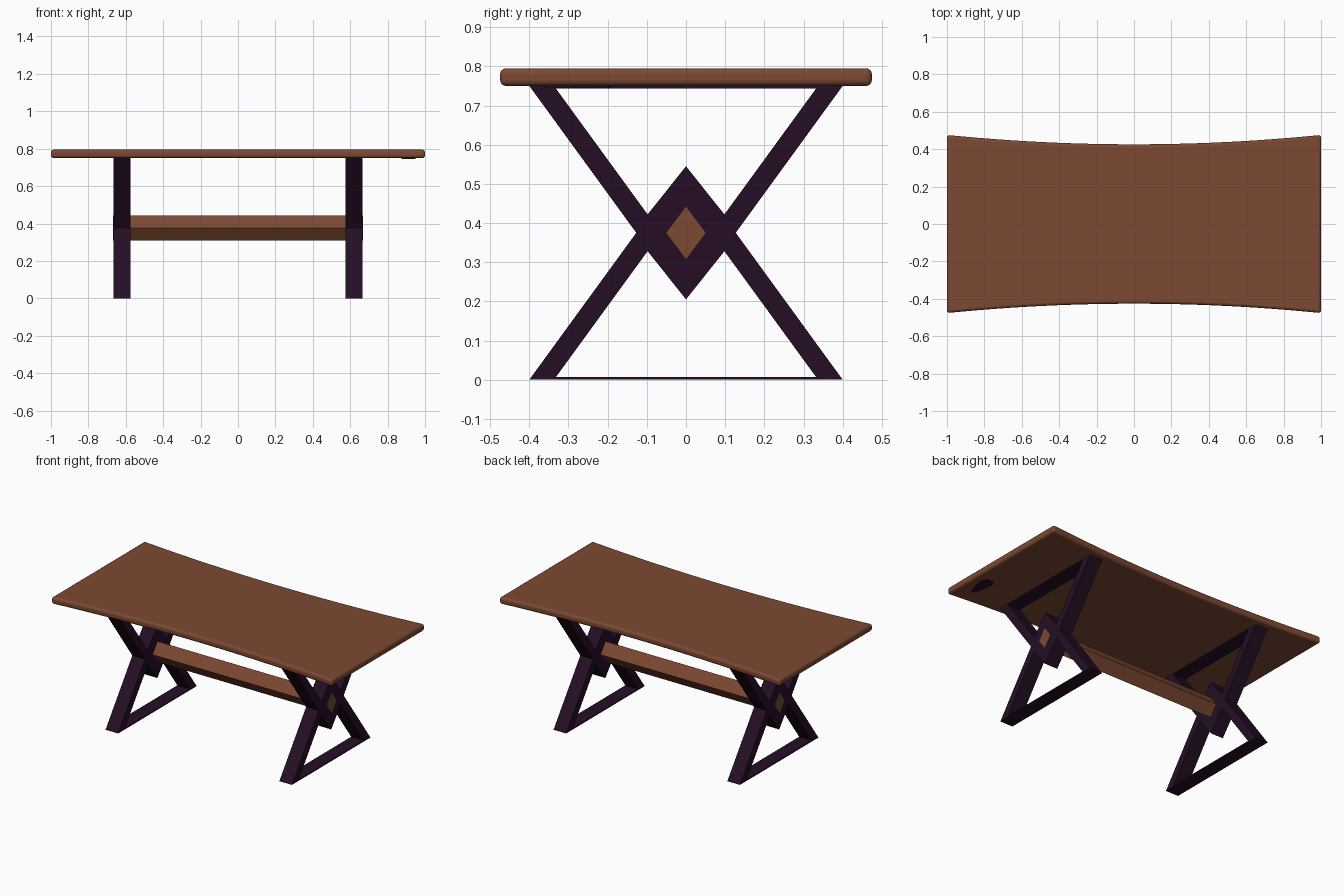
import bpy, bmesh, math
from mathutils import Vector

if "Cube" in bpy.data.objects:
    bpy.data.objects.remove(bpy.data.objects["Cube"])


def material(name, rgb):
    m = bpy.data.materials.new(name)
    m.diffuse_color = (*rgb, 1)
    m.use_nodes = True
    m.node_tree.nodes["Principled BSDF"].inputs["Base Color"].default_value = m.diffuse_color
    return m


wood = material("brown_wood", (0.20, 0.066, 0.032))
dark = material("dark_plum", (0.018, 0.0045, 0.018))


def prism(name, points, depth, mat):
    """Extrude a closed 3D outline along the depth vector."""
    bm = bmesh.new()
    face = bm.faces.new([bm.verts.new(p) for p in points])
    res = bmesh.ops.extrude_face_region(bm, geom=[face], use_keep_orig=True)
    moved = [v for v in res["geom"] if isinstance(v, bmesh.types.BMVert)]
    bmesh.ops.translate(bm, vec=Vector(depth), verts=moved)
    bmesh.ops.recalc_face_normals(bm, faces=bm.faces)
    me = bpy.data.meshes.new(name)
    bm.to_mesh(me)
    bm.free()
    ob = bpy.data.objects.new(name, me)
    bpy.context.collection.objects.link(ob)
    me.materials.append(mat)
    return ob


# Table top: long sides curve inward, rounded rim
n = 24
xs = [-1 + 2 * i / n for i in range(n + 1)]
half = lambda x: 0.426 + 0.05 * x * x
outline = [(x, -half(x), 0.75) for x in xs] + [(x, half(x), 0.75) for x in reversed(xs)]
top = prism("table_top", outline, (0, 0, 0.045), wood)
bev = top.modifiers.new("rounded_rim", "BEVEL")
bev.width = 0.015
bev.segments = 4
bev.limit_method = "ANGLE"
bev.angle_limit = math.radians(40)
bpy.context.view_layer.objects.active = top
top.select_set(True)
bpy.ops.object.shade_smooth_by_angle(angle=math.radians(35))
top.select_set(False)

# Crossed leg frames with a central diamond, plus flat rails
mid = 0.375
upper = [(-0.4, 0.75), (-0.337, 0.75), (-0.098, 0.422), (0, 0.545),
         (0.098, 0.422), (0.337, 0.75), (0.4, 0.75), (0.127, mid)]
lower = [(-y, 2 * mid - z) for y, z in upper]
for side, x0 in (("left", -0.665), ("right", 0.575)):
    prism(side + "_cross_legs", [(x0, y, z) for y, z in upper + lower], (0.09, 0, 0), dark)
    for label, z0 in (("foot", 0.0), ("top", 0.743)):
        rail = [(x0, -0.37, z0), (x0, 0.37, z0), (x0, 0.37, z0 + 0.007), (x0, -0.37, z0 + 0.007)]
        prism(side + "_" + label + "_rail", rail, (0.09, 0, 0), dark)

# Diamond-section stretcher between the frames
diamond = [(-0.668, 0, 0.308), (-0.668, 0.05, mid), (-0.668, 0, 0.442), (-0.668, -0.05, mid)]
prism("stretcher", diamond, (1.336, 0, 0), wood)

# Small dark patch under one corner of the top
patch = []
for i in range(16):
    a = 2 * math.pi * i / 16
    r = 1 + 0.15 * math.sin(3 * a)
    patch.append((0.912 + 0.036 * r * math.cos(a), -0.265 + 0.085 * r * math.sin(a), 0.746))
prism("underside_patch", patch, (0, 0, 0.005), dark)
